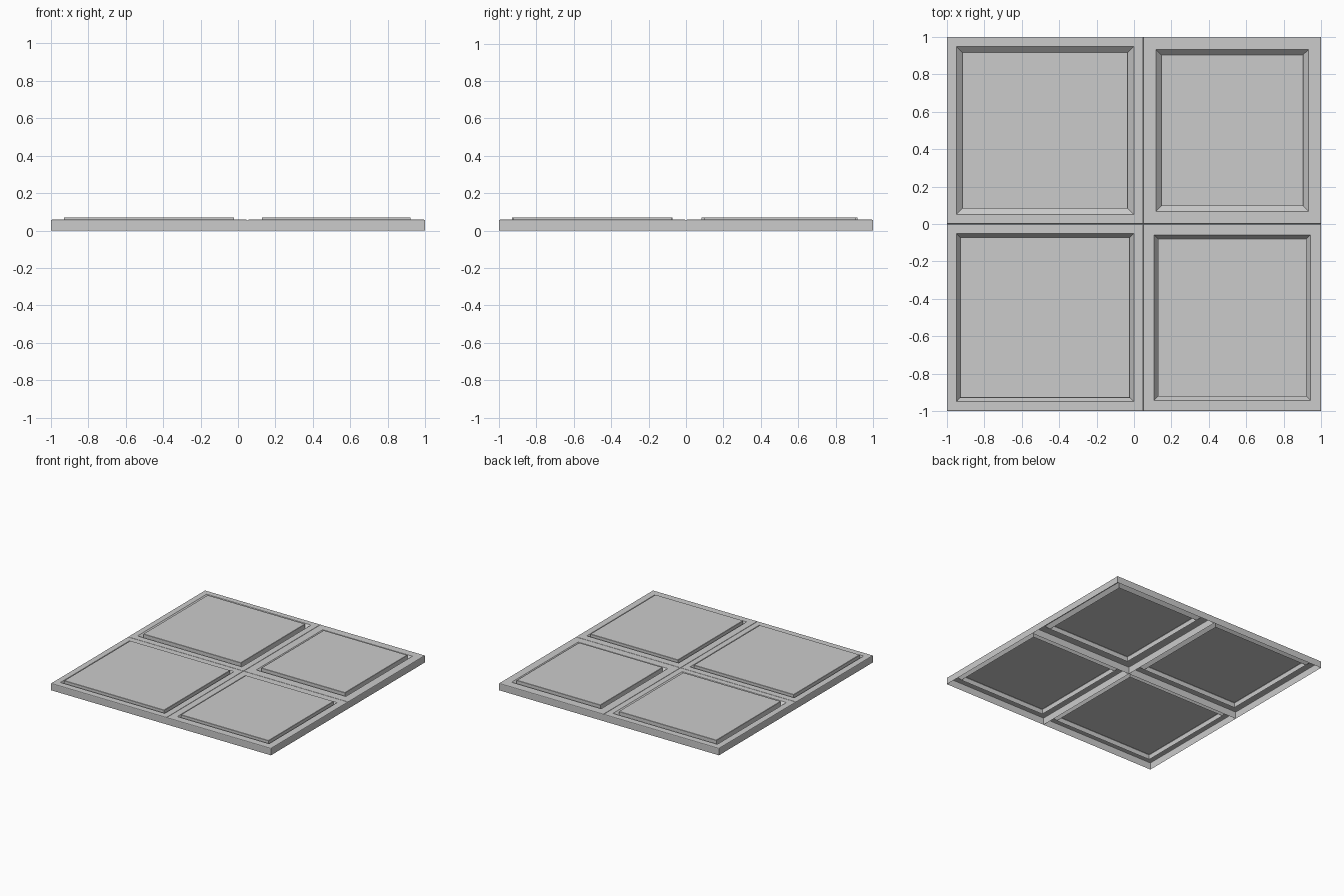
import bpy, bmesh

if "Cube" in bpy.data.objects:
    bpy.data.objects.remove(bpy.data.objects["Cube"])

FRAME_Z, PANEL_Z, GROOVE_Z, BEVEL = 0.058, 0.071, 0.03, 0.006


def tile(name, x0, x1, y0, y1, outer, inner):
    """Open-bottomed tile shell: skirt, flat border, groove, raised panel."""
    rings = [(0, 0), (0, FRAME_Z - BEVEL), (BEVEL * 0.3, FRAME_Z - BEVEL * 0.3),
             (BEVEL, FRAME_Z), (outer, FRAME_Z),
             (inner, GROOVE_Z), (inner, PANEL_Z - 0.002), (inner + 0.002, PANEL_Z)]
    bm = bmesh.new()
    loops = []
    for d, z in rings:
        loops.append([bm.verts.new(p) for p in (
            (x0 + d, y0 + d, z), (x1 - d, y0 + d, z),
            (x1 - d, y1 - d, z), (x0 + d, y1 - d, z))])
    for a, b in zip(loops, loops[1:]):
        for i in range(4):
            j = (i + 1) % 4
            bm.faces.new((a[i], a[j], b[j], b[i]))
    bm.faces.new(loops[-1])
    mesh = bpy.data.meshes.new(name)
    bm.to_mesh(mesh)
    bm.free()
    ob = bpy.data.objects.new(name, mesh)
    bpy.context.collection.objects.link(ob)


# Four tiles, split at x = 0.05 and y = 0, each with its own border width
SPLIT = 0.05
tile("front_left_tile", -1, SPLIT, -1, 0, 0.051, 0.071)
tile("back_left_tile", -1, SPLIT, 0, 1, 0.051, 0.082)
tile("front_right_tile", SPLIT, 1, -1, 0, 0.058, 0.077)
tile("back_right_tile", SPLIT, 1, 0, 1, 0.068, 0.095)
